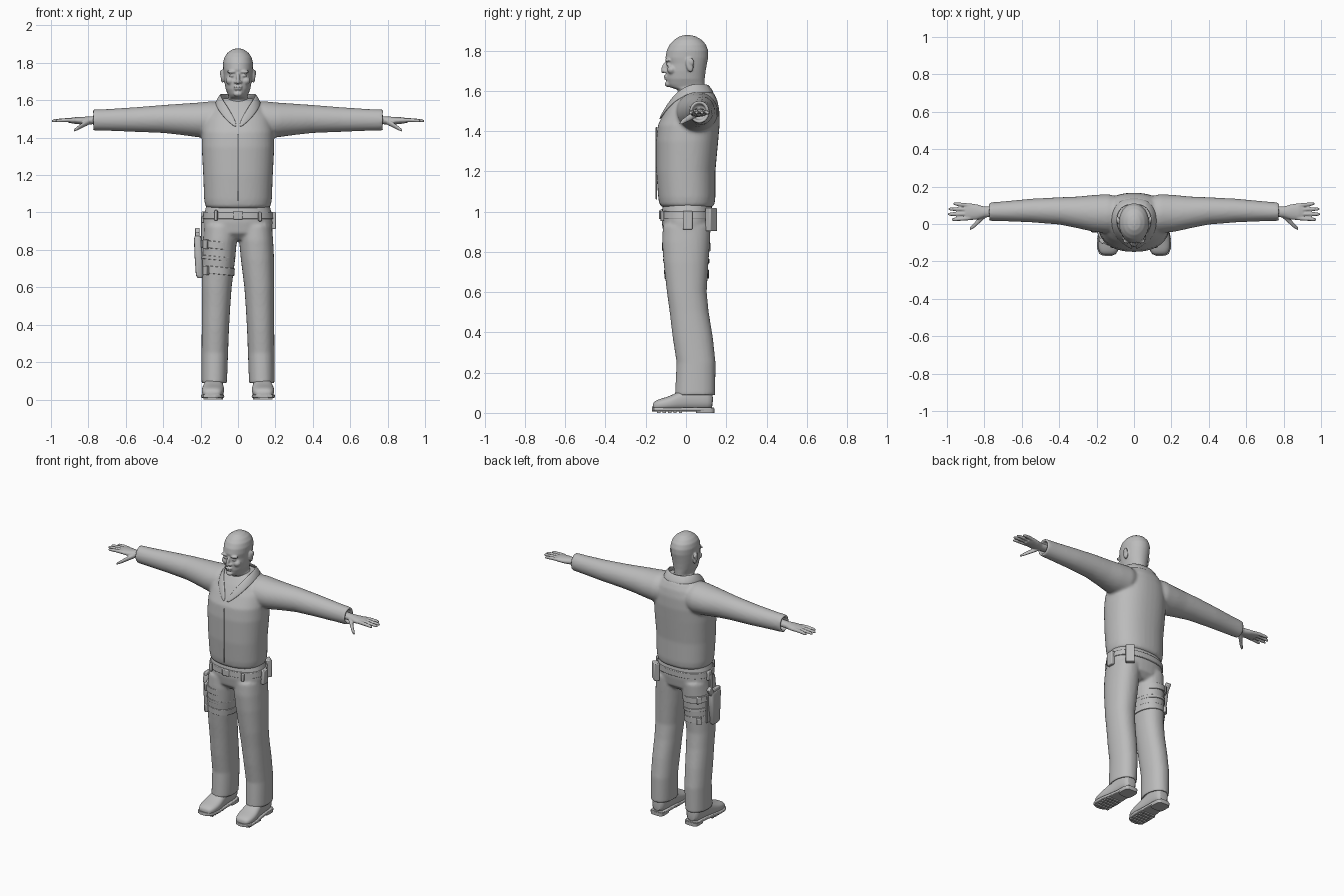
import bpy, bmesh, math
from mathutils import Matrix, Vector

grey = bpy.data.materials.new("plain grey")
grey.diffuse_color = (0.5, 0.5, 0.5, 1)


def loft(bm, axis, rings, p=2.0, n=28):
    """Closed loft. Each ring: (t, centre1, radius1, centre2, radius2)."""
    loops = []
    for t, c1, r1, c2, r2 in rings:
        loop = []
        for i in range(n):
            a = 2 * math.pi * i / n
            c, s = math.cos(a), math.sin(a)
            u = c1 + r1 * math.copysign(abs(c) ** (2 / p), c)
            v = c2 + r2 * math.copysign(abs(s) ** (2 / p), s)
            loop.append(bm.verts.new({'x': (t, u, v), 'y': (u, t, v), 'z': (u, v, t)}[axis]))
        loops.append(loop)
    for a, b in zip(loops, loops[1:]):
        for i in range(n):
            j = (i + 1) % n
            bm.faces.new((a[i], a[j], b[j], b[i]))
    bm.faces.new(loops[0][::-1])
    bm.faces.new(loops[-1])


def ball(bm, pos, size, tilt=0):
    """Ellipsoid with half sizes, tilted about x."""
    m = Matrix.Translation(pos) @ Matrix.Rotation(math.radians(tilt), 4, 'X') @ Matrix.Diagonal((*size, 1))
    bmesh.ops.create_uvsphere(bm, u_segments=16, v_segments=10, radius=1, matrix=m)


def box(bm, pos, size, turn=0, tilt=0):
    m = (Matrix.Translation(pos) @ Matrix.Rotation(math.radians(turn), 4, 'Z')
         @ Matrix.Rotation(math.radians(tilt), 4, 'X') @ Matrix.Diagonal((*size, 1)))
    bmesh.ops.create_cube(bm, size=1, matrix=m)


def mirror(bm):
    """Add a copy on the other side of x = 0."""
    new = bmesh.ops.duplicate(bm, geom=bm.verts[:] + bm.edges[:] + bm.faces[:])["geom"]
    for v in new:
        if isinstance(v, bmesh.types.BMVert):
            v.co.x = -v.co.x


def finish(bm, name, voxel=0, smooth=0, bevel=0, solid=0, subdiv=0):
    bmesh.ops.recalc_face_normals(bm, faces=bm.faces[:])
    me = bpy.data.meshes.new(name)
    bm.to_mesh(me)
    bm.free()
    me.materials.append(grey)
    ob = bpy.data.objects.new(name, me)
    bpy.context.collection.objects.link(ob)
    bpy.context.view_layer.objects.active = ob
    ob.select_set(True)
    bpy.ops.object.shade_smooth_by_angle(angle=math.radians(40))
    ob.select_set(False)
    if solid:
        m = ob.modifiers.new("thickness", 'SOLIDIFY')
        m.thickness, m.offset = solid, 0
    if subdiv:
        ob.modifiers.new("round", 'SUBSURF').levels = subdiv
        ob.modifiers["round"].render_levels = subdiv
    if bevel:
        m = ob.modifiers.new("bevel", 'BEVEL')
        m.width, m.segments = bevel, 2
    if voxel:
        m = ob.modifiers.new("fuse", 'REMESH')
        m.mode, m.voxel_size, m.use_smooth_shade = 'VOXEL', voxel, True
    if smooth:
        m = ob.modifiers.new("soften", 'SMOOTH')
        m.factor, m.iterations = 0.5, smooth
    return ob


def depth(rows):
    """(z, half width, front y, back y) to loft rings."""
    return [(z, 0, w, (f + b) / 2, (b - f) / 2) for z, w, f, b in rows]


# jacket: sleeves with open cuffs, then torso
bm = bmesh.new()
loft(bm, 'x', [(0.06, .055, .085, 1.50, .085), (0.14, .055, .105, 1.495, .10), (0.22, .057, .098, 1.495, .092),
               (0.30, .062, .085, 1.498, .084), (0.40, .070, .073, 1.500, .075), (0.55, .072, .063, 1.497, .066),
               (0.70, .068, .053, 1.495, .058), (0.775, .066, .049, 1.495, .056),
               (0.776, .066, .036, 1.495, .042), (0.74, .066, .034, 1.495, .038)])
mirror(bm)
loft(bm, 'z', depth([(1.022, .160, -.118, .130), (1.035, .175, -.132, .142), (1.07, .181, -.138, .146),
                     (1.20, .186, -.148, .146), (1.35, .194, -.149, .160), (1.43, .192, -.140, .167),
                     (1.50, .180, -.105, .166), (1.55, .150, -.075, .157), (1.59, .115, -.045, .138),
                     (1.61, .080, -.025, .115)]), p=2.3, n=40)
finish(bm, "jacket", voxel=0.009, smooth=5)

# collar running down into the open lapels
bm = bmesh.new()
inner = [(0, .108, 1.630), (.06, .098, 1.634), (.092, .05, 1.640), (.092, 0, 1.625),
         (.073, -.045, 1.595), (.040, -.085, 1.545), (.006, -.122, 1.475)]
outer = [(0, .140, 1.585), (.08, .130, 1.588), (.122, .06, 1.588), (.122, -.01, 1.575),
         (.100, -.070, 1.535), (.062, -.108, 1.49), (.006, -.140, 1.445)]
a = [bm.verts.new(p) for p in inner]
b = [bm.verts.new(p) for p in outer]
for i in range(len(a) - 1):
    bm.faces.new((a[i], a[i + 1], b[i + 1], b[i]))
mirror(bm)
bmesh.ops.remove_doubles(bm, verts=[v for v in bm.verts if abs(v.co.x) < .001], dist=0.001)
finish(bm, "collar", solid=0.012, subdiv=2)

# jacket front seam
bm = bmesh.new()
box(bm, (0, -.1475, 1.24), (.006, .006, .36))
finish(bm, "jacket_zip", bevel=0.002)

# head and neck with features
bm = bmesh.new()
for s in (-1, 1):
    ball(bm, (s * .034, -.091, 1.752), (.027, .014, .008))          # brow
    ball(bm, (s * .033, -.088, 1.732), (.014, .011, .008))          # eye
    ball(bm, (s * .042, -.070, 1.705), (.024, .024, .022))          # cheek
    ball(bm, (s * .013, -.103, 1.697), (.009, .011, .008))          # nostril
    ball(bm, (s * .083, .018, 1.728), (.010, .019, .036), 12)       # ear
    ball(bm, (s * .089, .026, 1.745), (.008, .015, .019), 12)
ball(bm, (0, -.106, 1.716), (.010, .015, .032), -22)                # nose
ball(bm, (0, -.112, 1.700), (.011, .012, .010))
ball(bm, (0, -.100, 1.672), (.025, .012, .006))                     # lips
ball(bm, (0, -.097, 1.660), (.021, .012, .006))
ball(bm, (0, -.088, 1.634), (.024, .018, .015))                     # chin
loft(bm, 'z', depth([(1.50, .075, -.055, .105), (1.56, .064, -.045, .100), (1.605, .060, -.040, .093),
                     (1.618, .050, -.080, .092), (1.632, .055, -.092, .092), (1.66, .066, -.098, .093),
                     (1.70, .073, -.098, .098), (1.735, .076, -.094, .104), (1.765, .079, -.102, .110),
                     (1.80, .080, -.096, .110), (1.83, .073, -.081, .099), (1.853, .057, -.060, .079),
                     (1.870, .034, -.034, .050), (1.877, .010, -.008, .022)]), p=2.1, n=36)
finish(bm, "head", voxel=0.005, smooth=3)

# hands: wrist and palm, four fingers, thumb
bm = bmesh.new()
loft(bm, 'x', [(.73, .066, .027, 1.495, .022), (.80, .064, .029, 1.492, .021), (.84, .064, .041, 1.491, .020),
               (.88, .066, .045, 1.492, .017), (.905, .067, .043, 1.492, .012)])
for y0, y1, end in ((.031, .024, .975), (.054, .052, .995), (.077, .080, .992), (.099, .108, .967)):
    loft(bm, 'x', [(.875, y0, .011, 1.493, .012), (.92, (y0 + y1) / 2, .0105, 1.494, .011),
                   (end - .012, y1, .009, 1.491, .009), (end, y1, .005, 1.489, .005)], n=12)
loft(bm, 'x', [(.795, .050, .018, 1.486, .016), (.825, .022, .017, 1.470, .015),
               (.855, -.008, .014, 1.452, .012), (.878, -.026, .008, 1.438, .007)], n=12)
mirror(bm)
finish(bm, "hands", voxel=0.0045, smooth=2)

# trousers: two legs with open hems, then hips
bm = bmesh.new()
loft(bm, 'z', [(.13, .127, .055, .045, .085), (.085, .127, .057, .045, .086), (.085, .127, .068, .045, .100),
               (.25, .124, .071, .050, .097), (.38, .121, .073, .033, .100), (.50, .117, .076, .016, .097),
               (.60, .114, .080, .004, .099), (.75, .104, .089, .000, .112), (.85, .097, .091, .000, .119),
               (.93, .092, .090, .004, .119)], p=2.2)
mirror(bm)
loft(bm, 'z', depth([(.855, .15, -.075, .085), (.89, .183, -.112, .120), (.95, .186, -.121, .130),
                     (1.0, .180, -.120, .131), (1.05, .165, -.112, .125)]), p=2.3, n=36)
finish(bm, "trousers", voxel=0.009, smooth=4)

# belt, pouches and loops
bm = bmesh.new()
loft(bm, 'z', depth([(.965, .188, -.127, .137), (1.003, .184, -.126, .138)]), p=2.3, n=48)
finish(bm, "belt", bevel=0.003)
bm = bmesh.new()
for pos, size, turn in (((.188, .008, .957), (.030, .048, .092), 0), ((.135, .125, .960), (.055, .035, .115), -40),
                        ((.118, -.118, .978), (.018, .018, .050), 22), ((-.118, -.118, .985), (.018, .018, .055), -22),
                        ((0, -.130, .984), (.050, .010, .044), 0), ((-.186, .02, .975), (.018, .040, .060), 0)):
    box(bm, pos, size, turn)
finish(bm, "belt_pouches", bevel=0.006)

# thigh straps
bm = bmesh.new()
for z, rx, ry in ((.825, .096, .121), (.755, .092, .115), (.69, .089, .110)):
    h = .020 if z != .755 else .010
    loft(bm, 'z', [(z - h, -.108, rx - .001, .002, ry - .001), (z + h, -.106, rx, .001, ry)], p=2.2, n=36)
for v in bm.verts:
    v.co.z -= (v.co.x + .108) * .10
finish(bm, "thigh_straps", bevel=0.002)
bm = bmesh.new()
for z in (.83, .69):
    box(bm, (-.172, -.090, z), (.030, .022, .050), -40)
    box(bm, (-.165, .098, z), (.032, .020, .045), 40)
finish(bm, "strap_buckles", bevel=0.004)

# holster with grip and hanger
bm = bmesh.new()
loft(bm, 'z', [(.650, -.203, .014, -.010, .028), (.665, -.205, .020, -.010, .036), (.78, -.211, .022, .000, .044),
               (.86, -.215, .020, .005, .050), (.875, -.215, .016, .005, .046)], p=4)
finish(bm, "holster", bevel=0.003)
bm = bmesh.new()
box(bm, (-.217, .045, .875), (.024, .034, .085), 0, -32)
box(bm, (-.217, -.005, .880), (.022, .070, .030))
finish(bm, "holster_grip", bevel=0.005)
bm = bmesh.new()
box(bm, (-.192, .01, .76), (.012, .095, .18))
box(bm, (-.193, .01, .915), (.008, .035, .13))
finish(bm, "holster_hanger", bevel=0.003)

# shoes: upper, sole and heel
bm = bmesh.new()
loft(bm, 'y', [(-.166, .137, .030, .030, .014), (-.155, .137, .046, .036, .024), (-.125, .136, .058, .041, .030),
               (-.080, .134, .061, .047, .036), (-.040, .132, .056, .058, .047), (.00, .130, .050, .068, .056),
               (.06, .128, .047, .075, .062), (.11, .127, .045, .073, .058), (.135, .127, .032, .065, .045)], p=2.5)
mirror(bm)
finish(bm, "shoe_uppers", subdiv=1)
bm = bmesh.new()
sole = [(-.170, .022), (-.160, .045), (-.130, .059), (-.08, .062), (-.02, .054), (.05, .048), (.11, .047), (.14, .030)]
loft(bm, 'y', [(y, .127 - .065 * min(y - .05, 0), w, .018, .010) for y, w in sole], p=6)
loft(bm, 'z', [(0, .127, .046, .095, .046), (.022, .127, .048, .095, .047)], p=4)
for i in range(5):
    box(bm, (.136, -.135 + .027 * i, .007), (.095, .016, .014))
mirror(bm)
finish(bm, "shoe_soles")
